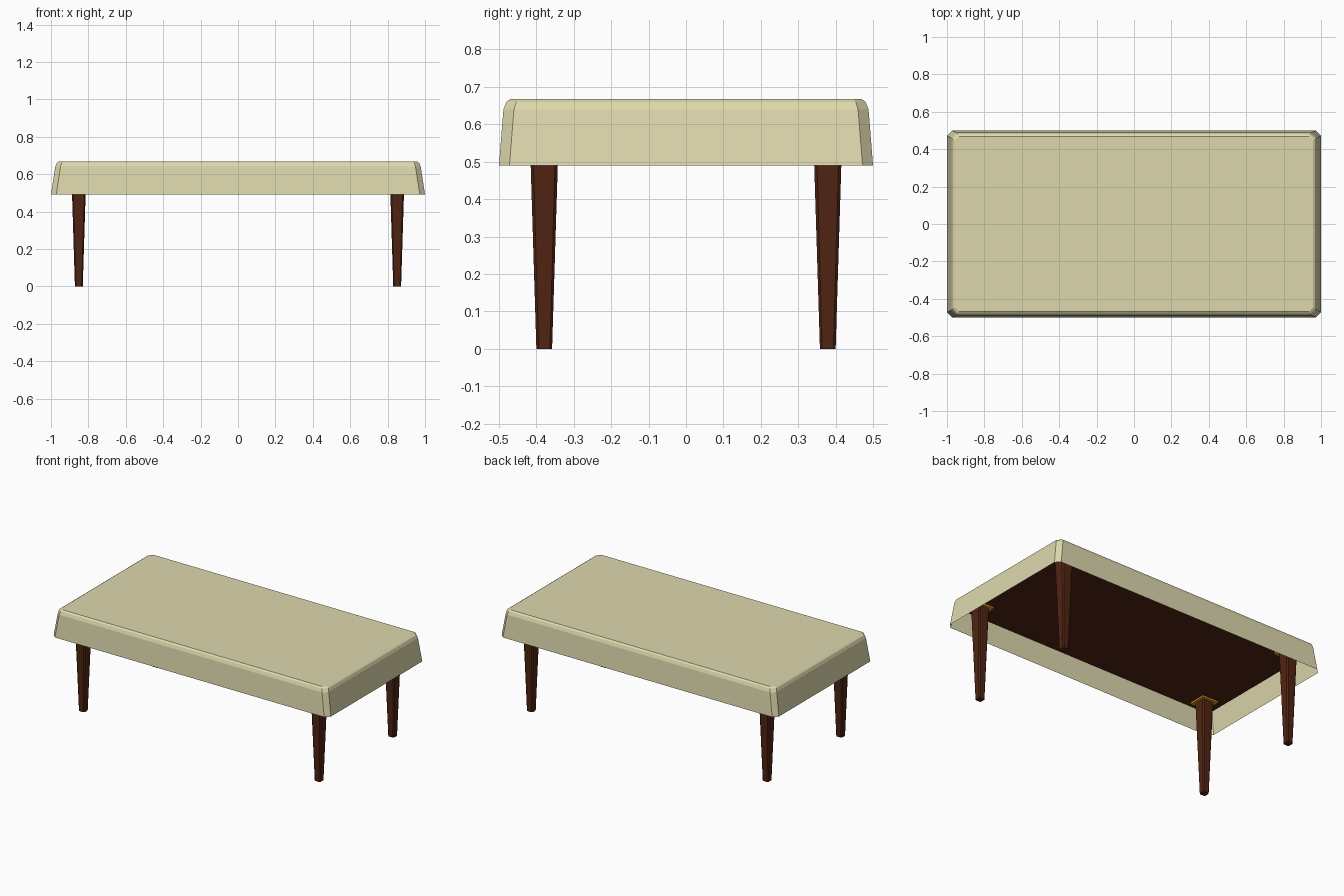
import bpy, bmesh

if "Cube" in bpy.data.objects:
    bpy.data.objects.remove(bpy.data.objects["Cube"])


def material(name, rgb):
    m = bpy.data.materials.new(name)
    m.diffuse_color = (*rgb, 1)
    m.use_nodes = True
    m.node_tree.nodes["Principled BSDF"].inputs["Base Color"].default_value = m.diffuse_color
    return m


CLOTH = material("cream cloth", (0.73, 0.69, 0.42))
WOOD = material("dark brown wood", (0.08, 0.018, 0.006))
BRASS = material("orange plate", (0.80, 0.33, 0.02))


def ring(hx, hy, c):
    # rectangle with cut corners, counter-clockwise
    return [(hx, -hy + c), (hx, hy - c), (hx - c, hy), (-hx + c, hy),
            (-hx, hy - c), (-hx, -hy + c), (-hx + c, -hy), (hx - c, -hy)]


def loft(name, levels, mat, loc=(0, 0), closed_bottom=True):
    # levels: (z, half x, half y, corner cut), listed from bottom to top
    bm = bmesh.new()
    rows = [[bm.verts.new((x + loc[0], y + loc[1], z)) for x, y in ring(hx, hy, c)]
            for z, hx, hy, c in levels]
    for low, high in zip(rows, rows[1:]):
        for i in range(8):
            j = (i + 1) % 8
            bm.faces.new((low[i], low[j], high[j], high[i]))
    bm.faces.new(rows[-1])
    if closed_bottom:
        bm.faces.new(rows[0][::-1])
    me = bpy.data.meshes.new(name)
    bm.to_mesh(me)
    bm.free()
    me.materials.append(mat)
    ob = bpy.data.objects.new(name, me)
    bpy.context.collection.objects.link(ob)
    return ob


# draped cloth, open underneath
loft("tablecloth", [(0.49, 1.0, 0.5, 0.028), (0.64, 0.977, 0.488, 0.028),
                    (0.66, 0.969, 0.48, 0.026), (0.668, 0.957, 0.469, 0.022)],
     CLOTH, closed_bottom=False)

# board under the cloth
loft("table_board", [(0.615, 0.957, 0.468, 0.015), (0.655, 0.957, 0.468, 0.015)], WOOD)

# tapered legs and their mounting plates
for xn, sx in (("left", -1), ("right", 1)):
    for yn, sy in (("front", -1), ("back", 1)):
        at = (0.851 * sx, 0.379 * sy)
        loft(f"{yn}_{xn}_leg", [(0, 0.021, 0.021, 0.006), (0.612, 0.04, 0.04, 0.008)], WOOD, at)
        loft(f"{yn}_{xn}_plate", [(0.605, 0.058, 0.058, 0.003), (0.616, 0.058, 0.058, 0.003)], BRASS, at)
